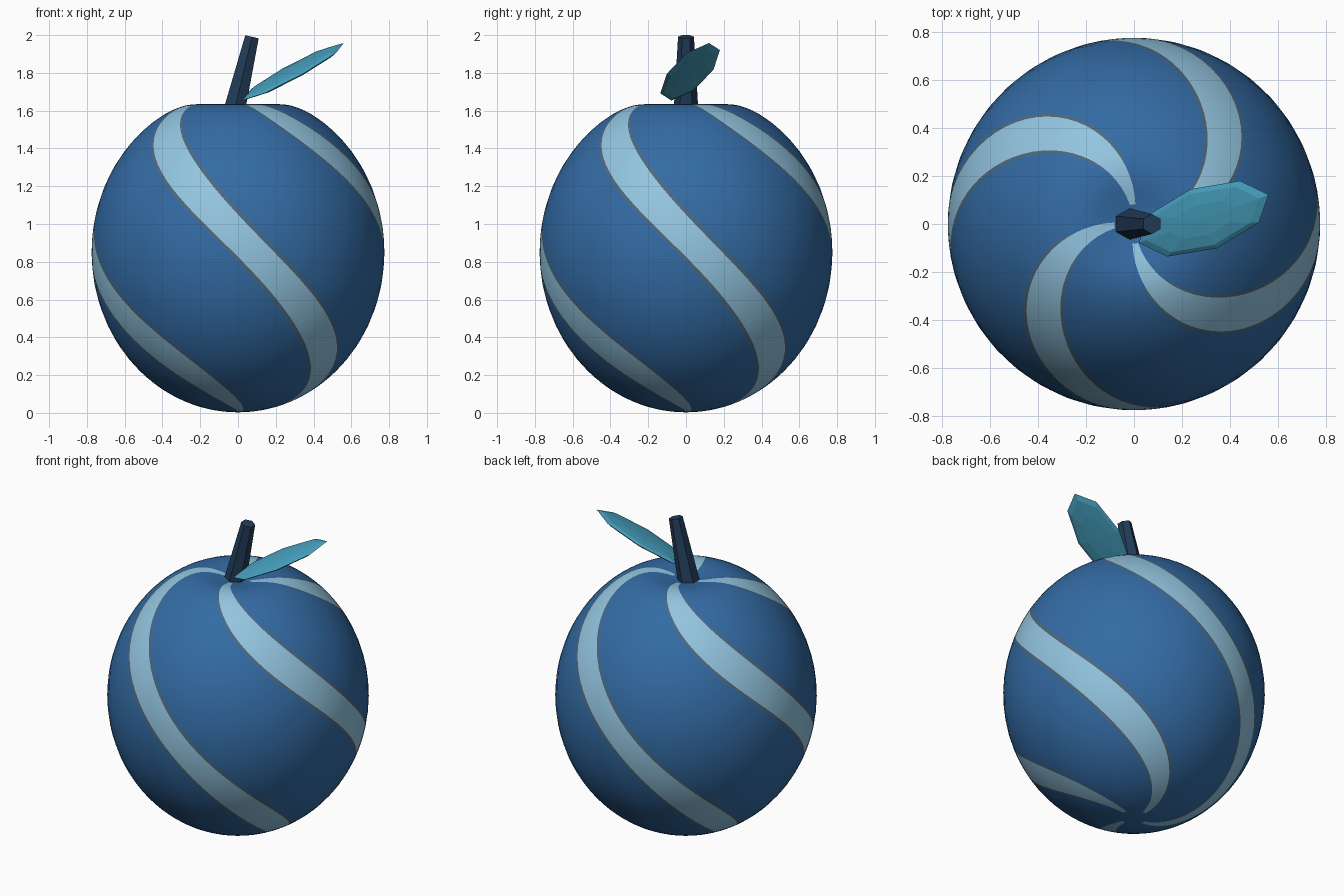
import bpy, bmesh, math
from mathutils import Vector, Matrix

if "Cube" in bpy.data.objects:
    bpy.data.objects.remove(bpy.data.objects["Cube"])


def material(name, rgb):
    """Flat colour given as sRGB 0-255, stored linear."""
    m = bpy.data.materials.new(name)
    lin = [((c / 255 + 0.055) / 1.055) ** 2.4 for c in rgb]
    m.diffuse_color = (*lin, 1)
    m.use_nodes = True
    m.node_tree.nodes["Principled BSDF"].inputs["Base Color"].default_value = m.diffuse_color
    return m


blue = material("body_blue", (51, 107, 164))
pale = material("stripe_pale_blue", (147, 197, 224))
grey = material("stripe_edge_grey", (80, 103, 120))
navy = material("stem_navy", (34, 60, 88))
teal = material("leaf_teal", (70, 160, 190))


def add_object(name, bm, mats, smooth=False):
    bmesh.ops.recalc_face_normals(bm, faces=bm.faces)
    for f in bm.faces:
        f.smooth = smooth
    me = bpy.data.meshes.new(name)
    bm.to_mesh(me)
    bm.free()
    for m in mats:
        me.materials.append(m)
    ob = bpy.data.objects.new(name, me)
    bpy.context.collection.objects.link(ob)
    return ob


# Fruit body: dimpled ellipsoid whose columns follow the four spiral stripes
RADIUS, MID, HALF = 0.775, 0.85, 0.847
ROWS, STRIPES, PALE_COLS, BLUE_COLS = 60, 4, 4, 8
EDGE = 1.9                      # width of the grey stripe edge, degrees
COLS = 2 + PALE_COLS + BLUE_COLS


def column_angles(lat):
    """Angles (degrees, 0 = front) of all columns at one latitude."""
    centre = 6.3 - 1.1 * lat
    hw = 10 + 3 * math.sin(math.radians(2 * lat)) ** 2
    inner = hw - EDGE
    offs = [-hw] + [-inner + 2 * inner * i / PALE_COLS for i in range(PALE_COLS + 1)]
    offs += [hw + (90 - 2 * hw) * i / BLUE_COLS for i in range(BLUE_COLS)]
    return [centre + 90 * s + o for s in range(STRIPES) for o in offs]


def body_point(lat, ang):
    la, a = math.radians(lat), math.radians(ang)
    r = RADIUS * math.cos(la)
    z = MID + HALF * math.sin(la)
    if lat > 0:
        z -= 0.092 * math.exp(-(r / 0.2) ** 2)
    return (r * math.sin(a), -r * math.cos(a), z)


bm = bmesh.new()
lats = [-90 + 180 * i / ROWS for i in range(1, ROWS)]
rings = [[bm.verts.new(body_point(lat, a)) for a in column_angles(lat)] for lat in lats]
n = len(rings[0])
for lat, lower, upper in zip(lats, rings, rings[1:]):
    mid_lat = abs(lat + 90 / ROWS)
    for i in range(n):
        j = (i + 1) % n
        f = bm.faces.new((lower[i], lower[j], upper[j], upper[i]))
        c = i % COLS
        if 1 <= c <= PALE_COLS and mid_lat < 84:
            f.material_index = 1
        elif c in (0, PALE_COLS + 1) and mid_lat < 68:
            f.material_index = 2
for ring, lat in ((rings[0], -90), (rings[-1], 90)):
    pole = bm.verts.new(body_point(lat, 0))
    for i in range(n):
        bm.faces.new((ring[i], ring[(i + 1) % n], pole))
add_object("fruit_body", bm, [blue, pale, grey], smooth=True)

# Stem: leaning six-sided taper with flats facing left and right
base, tip = Vector((-0.022, 0, 1.59)), Vector((0.074, 0, 1.991))
axis = tip - base
rot = Matrix.Rotation(math.atan2(axis.x, axis.z), 4, 'Y')
bm = bmesh.new()
bmesh.ops.create_cone(bm, cap_ends=True, segments=6, radius1=0.066, radius2=0.042,
                      depth=axis.length,
                      matrix=Matrix.Translation((base + tip) / 2) @ rot)
ys = [v.co.y for v in bm.verts]
if max(ys) < 0.06:              # turn so that corners point to front and back
    bmesh.ops.transform(bm, verts=bm.verts, matrix=Matrix.Translation((base + tip) / 2) @ rot
                        @ Matrix.Rotation(math.pi / 6, 4, 'Z') @ rot.inverted()
                        @ Matrix.Translation(-(base + tip) / 2))
add_object("stem", bm, [navy])

# Leaf: low-poly sphere squashed onto a slanted plane
long_ax, wide_ax = Vector((0.27, 0.10, 0.152)), Vector((-0.055, 0.123, 0.01))
thin_ax = long_ax.cross(wide_ax).normalized() * 0.022
frame = Matrix((long_ax, wide_ax, thin_ax)).transposed().to_4x4()
bm = bmesh.new()
bmesh.ops.create_uvsphere(bm, u_segments=8, v_segments=6, radius=1,
                          matrix=Matrix.Translation((0.29, 0.022, 1.806)) @ frame)
add_object("leaf", bm, [teal])
